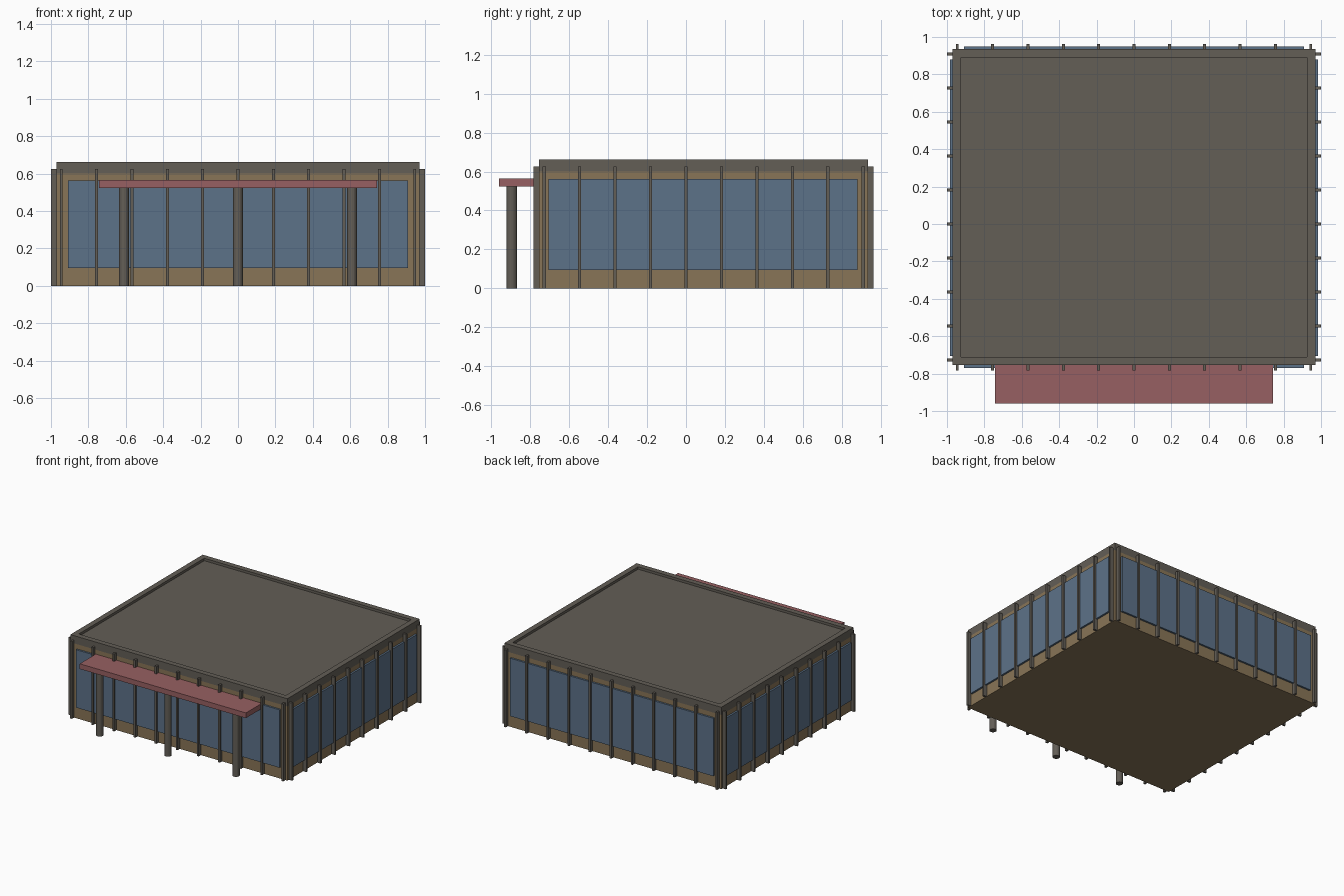
import bpy
import bmesh
from mathutils import Vector

default = bpy.data.objects.get("Cube")
if default:
    bpy.data.objects.remove(default, do_unlink=True)


def material(name, rgb):
    m = bpy.data.materials.new(name)
    m.use_nodes = True
    m.diffuse_color = (*rgb, 1)
    m.node_tree.nodes["Principled BSDF"].inputs["Base Color"].default_value = (*rgb, 1)
    return m


TAN = material("tan wall", (0.25, 0.178, 0.095))
GREY = material("warm grey", (0.125, 0.112, 0.094))
BLUE = material("blue glass", (0.108, 0.168, 0.25))
RED = material("dull red", (0.31, 0.117, 0.122))


def finish(name, bm, mat):
    mesh = bpy.data.meshes.new(name)
    bm.to_mesh(mesh)
    bm.free()
    mesh.materials.append(mat)
    obj = bpy.data.objects.new(name, mesh)
    bpy.context.collection.objects.link(obj)
    return obj


def add_box(bm, lo, hi):
    lo, hi = Vector(lo), Vector(hi)
    verts = bmesh.ops.create_cube(bm, size=1)["verts"]
    for v in verts:
        v.co = (lo + hi) / 2 + v.co * (hi - lo)


def box(name, lo, hi, mat):
    bm = bmesh.new()
    add_box(bm, lo, hi)
    return finish(name, bm, mat)


# Extents of the wall block
X, FRONT, BACK = 0.97, -0.755, 0.935
ROOF_BASE, ROOF_TOP = 0.6, 0.662

box("walls", (-X, FRONT, 0), (X, BACK, ROOF_BASE), TAN)

# Roof slab with a shallow recess inside a raised rim
bm = bmesh.new()
add_box(bm, (-X, FRONT, ROOF_BASE), (X, BACK, ROOF_TOP))
top = max(bm.faces, key=lambda f: f.calc_center_median().z)
bmesh.ops.inset_region(bm, faces=[top], thickness=0.062)
lower = bmesh.ops.extrude_discrete_faces(bm, faces=[top])["faces"][0]
bmesh.ops.translate(bm, verts=lower.verts, vec=(0, 0, -0.02))
finish("roof", bm, GREY)

# Window bands standing slightly proud of each wall
G, SILL, HEAD = 0.015, 0.094, 0.562
box("front_window", (-0.91, FRONT - G, SILL), (0.91, FRONT, HEAD), BLUE)
box("back_window", (-0.91, BACK, SILL), (0.91, BACK + G, HEAD), BLUE)
box("right_window", (-X - G, -0.705, SILL), (-X, 0.88, HEAD), BLUE)
box("left_window", (X, -0.705, SILL), (X + G, 0.88, HEAD), BLUE)

# Vertical fins on all four sides
OUT, HALF, FIN_TOP = 0.028, 0.008, 0.625
for side, y0, y1 in (("front", FRONT - OUT, FRONT), ("back", BACK, BACK + OUT)):
    bm = bmesh.new()
    for i in range(-5, 6):
        x = i * 0.189
        add_box(bm, (x - HALF, y0, 0), (x + HALF, y1, FIN_TOP))
    finish(side + "_fins", bm, GREY)
for side, x0, x1 in (("right", -1, -X), ("left", X, 1)):
    bm = bmesh.new()
    for i in range(-4, 6):
        y = i * 0.182
        add_box(bm, (x0, y - HALF, 0), (x1, y + HALF, FIN_TOP))
    finish(side + "_fins", bm, GREY)

# Entrance canopy on round columns
box("canopy", (-0.743, -0.96, 0.523), (0.743, FRONT, 0.565), RED)
for name, x in (("right", -0.61), ("middle", 0), ("left", 0.61)):
    bm = bmesh.new()
    bmesh.ops.create_cone(bm, cap_ends=True, segments=16, radius1=0.027,
                          radius2=0.027, depth=0.524)
    bmesh.ops.translate(bm, verts=bm.verts, vec=(x, -0.895, 0.262))
    finish(name + "_column", bm, GREY)
